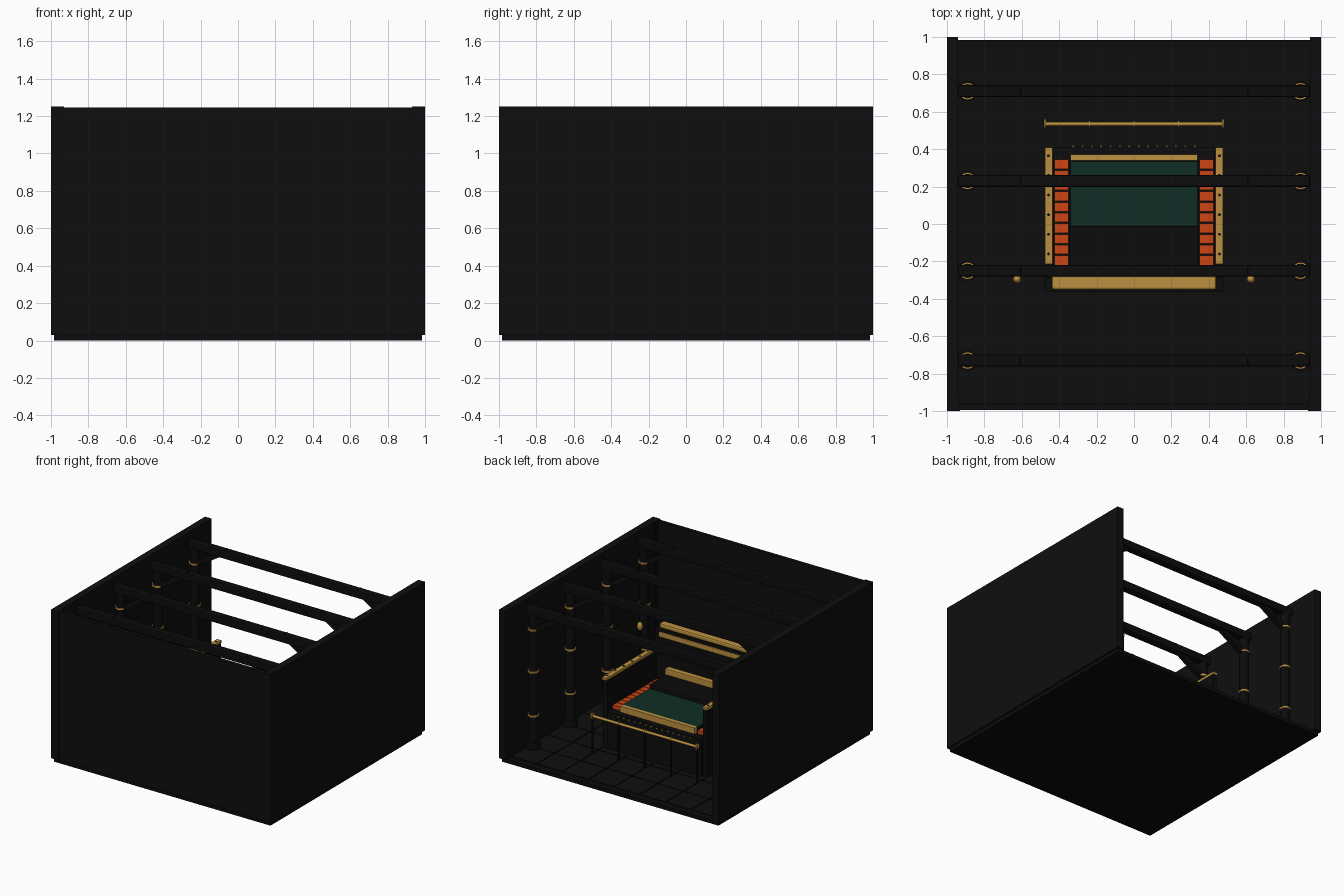
import bpy, math
from mathutils import Vector

if "Cube" in bpy.data.objects:
    bpy.data.objects.remove(bpy.data.objects["Cube"])


def material(name, rgb):
    m = bpy.data.materials.new(name)
    m.diffuse_color = (*rgb, 1)
    m.use_nodes = True
    m.node_tree.nodes["Principled BSDF"].inputs["Base Color"].default_value = m.diffuse_color
    return m


BLACK = material("black", (0.0035, 0.0035, 0.0035))
CHARCOAL = material("charcoal", (0.0045, 0.0045, 0.0045))
GOLD = material("gold", (0.50, 0.28, 0.05))
GREEN = material("dark green", (0.005, 0.027, 0.018))
ORANGE = material("orange red", (0.62, 0.06, 0.007))


def box(name, x, y, z, mat, bevel=0.0):
    """Box from (min, max) ranges."""
    bpy.ops.mesh.primitive_cube_add(size=1, location=[sum(r) / 2 for r in (x, y, z)])
    o = bpy.context.object
    o.name = name
    o.scale = [r[1] - r[0] for r in (x, y, z)]
    bpy.ops.object.transform_apply(location=False, rotation=False, scale=True)
    o.data.materials.append(mat)
    if bevel:
        b = o.modifiers.new("bevel", 'BEVEL')
        b.width, b.segments = bevel, 2
    return o


def rod(name, a, b, r, mat, sides=16):
    """Cylinder between two points."""
    a, b = Vector(a), Vector(b)
    bpy.ops.mesh.primitive_cylinder_add(vertices=sides, radius=r, depth=(b - a).length,
                                        location=(a + b) / 2)
    o = bpy.context.object
    o.name = name
    o.rotation_euler = (b - a).to_track_quat('Z', 'Y').to_euler()
    o.data.materials.append(mat)
    bpy.ops.object.shade_smooth_by_angle()
    return o


def span(side, a, b):
    """Range mirrored to the given side of x = 0."""
    return tuple(sorted((side * a, side * b)))


# Floor slab with shallow tiles
box("floor_slab", (-0.985, 0.985), (-0.985, 0.985), (0, 0.03), BLACK)
N, P = 8, 0.234
for i in range(N):
    for j in range(N):
        x, y = (i - N / 2) * P, (j - N / 2) * P
        box("floor_tile", (x + .004, x + P - .004), (y + .004, y + P - .004),
            (0.03, 0.037), CHARCOAL)

# Walls and corner posts
box("front_wall", (-0.94, 0.94), (-0.995, -0.965), (0.03, 1.245), CHARCOAL)
for s in (-1, 1):
    box("side_wall", span(s, 0.94, 1), (-1, 1), (0.03, 1.25), CHARCOAL)
    box("corner_post", span(s, 0.93, 0.998), (-1, -0.93), (0.03, 1.25), BLACK)

# Columns with collars, braces and roof beams
for y in (0.71, 0.23, -0.25, -0.73):
    box("roof_beam", (-0.94, 0.94), (y - 0.032, y + 0.032), (1.13, 1.195), BLACK, 0.01)
    for s in (-1, 1):
        x = s * 0.89
        rod("column", (x, y, 0.03), (x, y, 1.14), 0.038, BLACK)
        rod("column_base", (x, y, 0.03), (x, y, 0.1), 0.055, BLACK)
        for z in (0.31, 0.67, 1.016):
            rod("column_collar", (x, y, z - 0.007), (x, y, z + 0.007), 0.046, GOLD)
        brace = box("brace", (-0.18, 0.18), (-0.02, 0.02), (-0.02, 0.02), BLACK)
        brace.location = (s * 0.75, y, 1.09)
        brace.rotation_euler.y = s * math.radians(-32) * -1

# Central machine body
box("machine_base", (-0.43, 0.43), (-0.26, 0.41), (0.03, 0.34), BLACK)
box("bed", (-0.345, 0.345), (-0.25, 0.34), (0.34, 0.38), BLACK)
box("green_pad", (-0.34, 0.34), (-0.01, 0.335), (0.38, 0.392), GREEN)
box("rear_step", (-0.345, 0.345), (-0.23, -0.01), (0.38, 0.425), BLACK, 0.008)
box("bed_trim", (-0.34, 0.34), (0.34, 0.372), (0.345, 0.395), GOLD)
for i in range(14):
    x = -0.325 + i * 0.05
    rod("front_rivet", (x, 0.405, 0.325), (x, 0.422, 0.325), 0.006, GOLD, 8)

# Side panels, capped rails with bolts, and orange blocks
for s in (-1, 1):
    box("side_panel", span(s, 0.435, 0.475), (-0.24, 0.40), (0.03, 0.59), BLACK)
    box("side_rail", span(s, 0.437, 0.477), (-0.215, 0.41), (0.59, 0.61), GOLD)
    for i in range(6):
        y = -0.16 + i * 0.105
        rod("rail_bolt", (s * 0.457, y, 0.608), (s * 0.457, y, 0.613), 0.008, BLACK, 8)
    for i in range(10):
        y = -0.218 + i * 0.057
        box("orange_block", span(s, 0.35, 0.425), (y, y + 0.049), (0.34, 0.37), ORANGE)

# Tall rear panel with gold bars
box("rear_panel", (-0.48, 0.48), (-0.36, -0.285), (0.03, 0.76), BLACK)
box("top_bar", (-0.44, 0.44), (-0.352, -0.28), (0.76, 0.80), GOLD, 0.012)
box("middle_bar", (-0.44, 0.44), (-0.30, -0.275), (0.69, 0.73), GOLD, 0.006)
box("lower_bar", (-0.36, 0.36), (-0.285, -0.24), (0.40, 0.465), GOLD, 0.006)

# Foot rail with collars on slim posts
rod("foot_rail", (-0.48, 0.535, 0.34), (0.48, 0.535, 0.34), 0.011, GOLD)
for i in range(5):
    x = -0.475 + i * 0.2375
    rod("foot_rail_collar", (x - 0.005, 0.535, 0.34), (x + 0.005, 0.535, 0.34),
        0.026 if i in (0, 4) else 0.017, GOLD)
    rod("foot_rail_post", (x, 0.535, 0.03), (x, 0.535, 0.335), 0.009, BLACK, 10)

# Lamps on slender stands
for s in (-1, 1):
    x = s * 0.625
    rod("lamp_stand", (x, -0.295, 0.03), (x, -0.295, 0.70), 0.012, BLACK, 10)
    bpy.ops.mesh.primitive_uv_sphere_add(segments=16, ring_count=10, radius=0.022,
                                         location=(x, -0.295, 0.72))
    lamp = bpy.context.object
    lamp.name = "lamp"
    lamp.scale.z = 1.6
    lamp.data.materials.append(GOLD)
    bpy.ops.object.shade_smooth()
